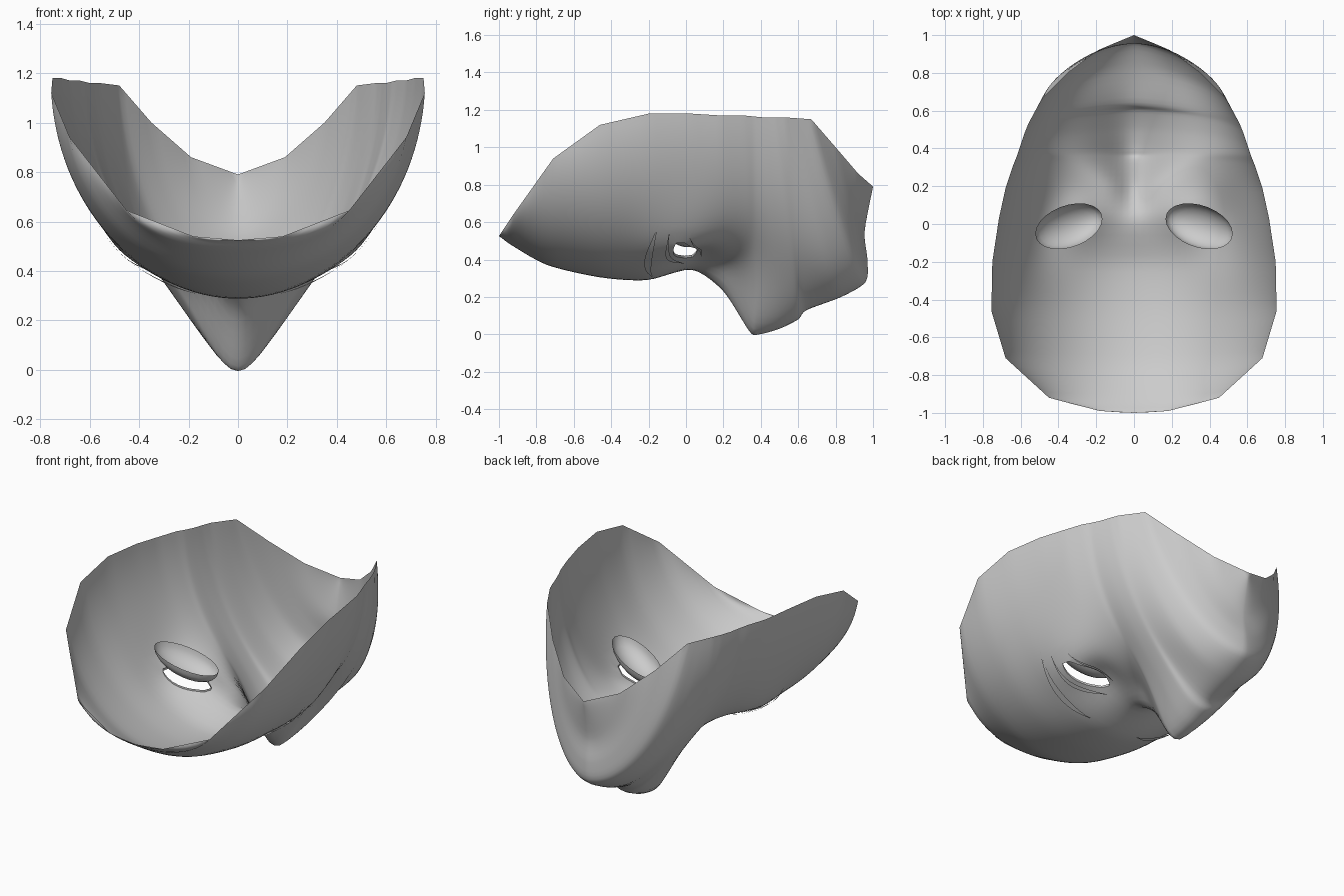
import bpy, bmesh, math
from mathutils import Vector
from mathutils.bvhtree import BVHTree

if "Cube" in bpy.data.objects:
    bpy.data.objects.remove(bpy.data.objects["Cube"])

# Cross-sections, forehead to chin:
# centre y, centre z, rim x, rim y, rim z, arc angle, nose depth, nose width
S = [
    (-1.00, .525, 0, -1.0, .525, 1.0, 0, .1),
    (-.985, .515, .18, -.99, .54, 1.0, 0, .1),
    (-.93, .475, .45, -.92, .645, 1.1, 0, .1),
    (-.74, .37, .68, -.71, .94, 1.35, 0, .1),
    (-.46, .305, .755, -.46, 1.12, 1.5, 0, .1),
    (-.21, .29, .75, -.2, 1.18, 1.5, 0, .1),
    (.03, .355, .715, .03, 1.18, 1.5, .01, .08),
    (.20, .36, .68, .19, 1.17, 1.5, .13, .09),
    (.34, .34, .64, .31, 1.17, 1.5, .325, .17),
    (.39, .33, .62, .36, 1.165, 1.5, .33, .21),
    (.50, .29, .60, .42, 1.16, 1.5, .26, .24),
    (.60, .26, .58, .48, 1.16, 1.5, .18, .25),
    (.645, .235, .56, .53, 1.16, 1.5, .105, .22),
    (.83, .20, .52, .60, 1.155, 1.45, 0, .2),
    (.96, .28, .48, .67, 1.15, 1.35, 0, .2),
    (.97, .40, .35, .80, 1.0, 1.25, 0, .2),
    (.955, .55, .19, .92, .86, 1.1, 0, .2),
    (1.0, .79, 0, 1.0, .79, 1.0, 0, .2),
]
SUB, NT = 5, 64
EX, EY, TILT = .345, -.005, .22


def spline(a, b, c, d, f):
    m0, m1 = (c - a) * .4, (d - b) * .4
    return ((2*f**3 - 3*f*f + 1) * b + (f**3 - 2*f*f + f) * m0
            + (3*f*f - 2*f**3) * c + (f**3 - f*f) * m1)


# Smooth section for the inside of the surface, straight one for the faceted rim
def section(i, f):
    q = [S[max(0, min(len(S) - 1, i + k))] for k in (-1, 0, 1, 2)]
    straight = [q[1][k] * (1 - f) + q[2][k] * f for k in range(8)]
    smooth = [spline(*[r[k] for r in q], f) for k in range(8)]
    return smooth, straight


def arc(s, t):
    yc, zc, xr, yr, zr, th, nd, nw = s
    a = abs(t)
    x = math.copysign(xr * math.sin(th * a) / math.sin(th), t)
    y = yc + (yr - yc) * a ** 1.4
    z = zc + (zr - zc) * (1 - math.cos(th * a)) / (1 - math.cos(th))
    z -= nd * math.exp(-(x / nw) ** 2)
    return Vector((x, y, z))


def point(pair, t):
    p = arc(pair[0], t).lerp(arc(pair[1], t), abs(t) ** 8)
    a = abs(p.x)
    # eye sockets and cheekbones, fading out before the rim
    p.z += .03 * math.exp(-((a - .27) / .13) ** 2 - ((p.y - .05) / .11) ** 2)
    p.z -= (.085 * math.exp(-((a - .5) / .15) ** 2 - ((p.y - .02) / .2) ** 2)
            * (1 - abs(t) ** 4))
    return p


def eye_uv(x, y):
    dx = abs(x) - EX
    return dx / .14, (y - EY + TILT * dx) / .055


def finish(name, bm, angle=50):
    me = bpy.data.meshes.new(name)
    bm.to_mesh(me)
    bm.free()
    ob = bpy.data.objects.new(name, me)
    bpy.context.collection.objects.link(ob)
    bpy.ops.object.select_all(action='DESELECT')
    ob.select_set(True)
    bpy.context.view_layer.objects.active = ob
    bpy.ops.object.shade_smooth_by_angle(angle=math.radians(angle))
    return ob


# Face shell lofted through the sections
bm = bmesh.new()
rows = [section(i, k / SUB) for i in range(len(S) - 1) for k in range(SUB)]
rows.append((S[-1], S[-1]))
grid = [[bm.verts.new(point(s, 2 * j / NT - 1)) for j in range(NT + 1)] for s in rows]
for a, b in zip(grid, grid[1:]):
    for j in range(NT):
        bm.faces.new((a[j], b[j], b[j + 1], a[j + 1]))
bmesh.ops.remove_doubles(bm, verts=bm.verts, dist=1e-5)
bm.normal_update()
tree = BVHTree.FromBMesh(bm)


def on_face(x, y, off=0.0):
    p = tree.ray_cast(Vector((x, y, -1)), Vector((0, 0, 1)))[0]
    return Vector((x, y, (p.z if p else .5) - off))


# Almond eye openings with a short lid turned inward
hole = []
for f in bm.faces:
    c = f.calc_center_median()
    u, v = eye_uv(c.x, c.y)
    if u * u + v * v < 1:
        hole.append(f)
bmesh.ops.delete(bm, geom=hole, context='FACES')
lid = []
for e in bm.edges:
    if e.is_boundary and all(math.hypot(*eye_uv(v.co.x, v.co.y)) < 1.8 for v in e.verts):
        lid.append(e)
for v in {v for e in lid for v in e.verts}:
    u, w = eye_uv(v.co.x, v.co.y)
    r = math.hypot(u, w)
    sx = math.copysign(1, v.co.x)
    dx = u / r * .14
    v.co = on_face(sx * (EX + dx), EY + w / r * .055 - TILT * dx)
ext = bmesh.ops.extrude_edge_only(bm, edges=lid)['geom']
for v in ext:
    if isinstance(v, bmesh.types.BMVert):
        v.co.z += .012
bmesh.ops.recalc_face_normals(bm, faces=bm.faces)
finish("face_shell", bm)

# Eyeballs: open bowls behind the openings
for side, name in ((-1, "left_eyeball"), (1, "right_eyeball")):
    bm = bmesh.new()
    rings = []
    for k in range(7):
        a = math.pi / 2 * k / 6
        ring = []
        for j in range(24):
            b = 2 * math.pi * j / 24
            dx = .178 * math.sin(a) * math.cos(b)
            y = -.012 + .115 * math.sin(a) * math.sin(b) - TILT * dx
            z = .585 - .1 * math.cos(a) + dx * .36
            ring.append(bm.verts.new((side * (EX + dx), y, z)))
        rings.append(ring)
    for a, b in zip(rings, rings[1:]):
        for j in range(24):
            bm.faces.new((a[j], b[j], b[(j + 1) % 24], a[(j + 1) % 24]))
    bmesh.ops.remove_doubles(bm, verts=bm.verts, dist=1e-5)
    finish(name, bm)


# Thin tapered strips standing just off the skin: brows and lid creases
def strip(name, path, width):
    for side in (-1, 1):
        bm = bmesh.new()
        prev = None
        n = 12
        for k in range(n + 1):
            f = k / n
            p = [(1 - f)**2 * path[0][m] + 2*f*(1 - f) * path[1][m] + f*f * path[2][m] for m in (0, 1)]
            h = width * math.sin(math.pi * min(max(f, .04), .96)) / 2
            cur = [bm.verts.new(on_face(side * p[0], p[1] + d, .012)) for d in (-h, h)]
            if prev:
                bm.faces.new((prev[0], prev[1], cur[1], cur[0]))
            prev = cur
        finish(("left_" if side < 0 else "right_") + name, bm)


strip("brow", [(.17, -.18), (.38, -.24), (.56, -.15)], .04)
strip("upper_lid_crease", [(.19, -.01), (.36, -.13), (.53, -.09)], .025)
strip("lower_lid_crease", [(.22, .08), (.36, .09), (.50, .02)], .016)
